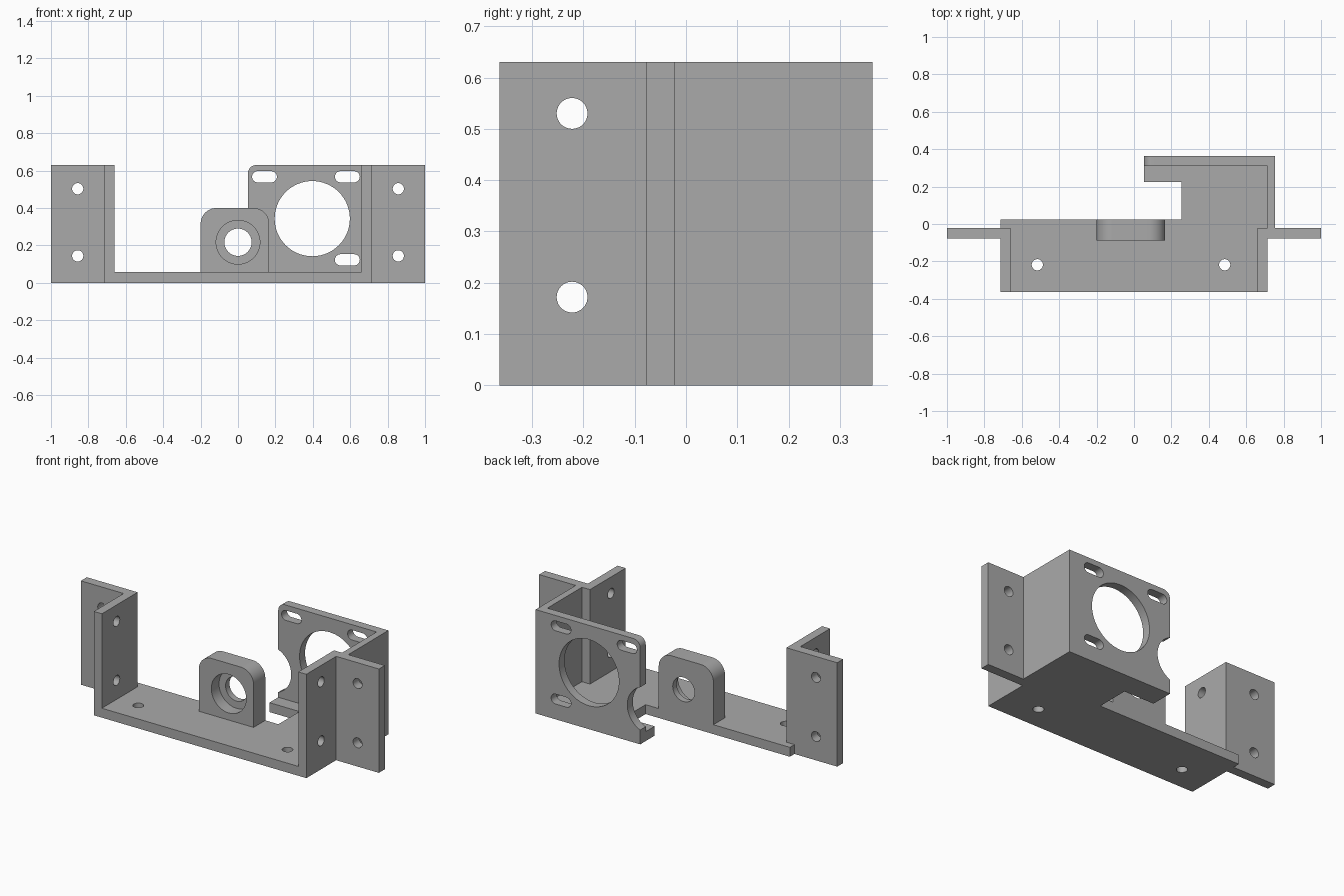
import bpy, bmesh, math
from mathutils import Vector

cube = bpy.data.objects.get("Cube")
if cube:
    bpy.data.objects.remove(cube, do_unlink=True)

grey = bpy.data.materials.new("plain grey")
grey.use_nodes = True
COLOUR = (0.40, 0.40, 0.40, 1)
grey.diffuse_color = COLOUR
grey.node_tree.nodes["Principled BSDF"].inputs["Base Color"].default_value = COLOUR

# Overall sizes
H, T = 0.63, 0.057
FRONT, BACK = -0.363, 0.363
OUT, INN = 0.713, 0.659
FLANGE_F, FLANGE_B = -0.078, -0.021

# Each axis maps a flat profile (u, v) and a depth w into space
AXES = {"X": lambda u, v, w: (w, u, v),
        "Y": lambda u, v, w: (u, w, v),
        "Z": lambda u, v, w: (u, v, w)}


def prism(name, outline, axis, lo, hi):
    """Extrude a closed outline along an axis."""
    bm = bmesh.new()
    place = AXES[axis]
    face = bm.faces.new([bm.verts.new(place(u, v, lo)) for u, v in outline])
    new = bmesh.ops.extrude_face_region(bm, geom=[face])["geom"]
    shift = Vector(place(0, 0, hi - lo))
    bmesh.ops.translate(bm, vec=shift, verts=[g for g in new if isinstance(g, bmesh.types.BMVert)])
    bmesh.ops.recalc_face_normals(bm, faces=bm.faces)
    mesh = bpy.data.meshes.new(name)
    bm.to_mesh(mesh)
    bm.free()
    mesh.materials.append(grey)
    obj = bpy.data.objects.new(name, mesh)
    bpy.context.collection.objects.link(obj)
    return obj


def arc(cx, cz, r, start, end, steps):
    angles = [math.radians(start + (end - start) * i / steps) for i in range(steps + 1)]
    return [(cx + r * math.cos(a), cz + r * math.sin(a)) for a in angles]


def disc(cx, cz, r):
    return arc(cx, cz, r, 0, 360, 64)[:-1]


def slot(x0, x1, z, r):
    return arc(x1 - r, z, r, -90, 90, 16) + arc(x0 + r, z, r, 90, 270, 16)


def combine(target, others, operation):
    """Apply booleans in turn, then drop the helper solids."""
    for other in others:
        other.hide_render = True
        mod = target.modifiers.new("boolean", "BOOLEAN")
        mod.operation, mod.solver, mod.object = operation, "EXACT", other
    bpy.context.view_layer.update()
    graph = bpy.context.evaluated_depsgraph_get()
    mesh = bpy.data.meshes.new_from_object(target.evaluated_get(graph))
    target.modifiers.clear()
    target.data = mesh
    for other in others:
        bpy.data.objects.remove(other, do_unlink=True)


# Base plate with its rear arm
bracket = prism("mounting_bracket", [
    (-OUT, FRONT), (OUT, FRONT), (OUT, FLANGE_B), (0.755, FLANGE_B), (0.755, BACK),
    (0.053, BACK), (0.053, 0.225), (0.255, 0.225), (0.255, 0.023), (-OUT, 0.023)], "Z", 0, T)

# Left side wall and flange
left_wall = prism("side_wall_a", [
    (-OUT, FRONT), (-INN, FRONT), (-INN, FLANGE_B), (-1, FLANGE_B),
    (-1, FLANGE_F), (-OUT, FLANGE_F)], "Z", 0, H)

# Other side wall, flange and rear return wall
right_wall = prism("side_wall_b", [
    (INN, FRONT), (OUT, FRONT), (OUT, FLANGE_F), (1, FLANGE_F), (1, FLANGE_B),
    (0.755, FLANGE_B), (0.755, BACK), (OUT, BACK), (OUT, FLANGE_B), (INN, FLANGE_B)], "Z", 0, H)

# Motor plate with one rounded corner
motor_plate = prism("motor_plate",
    [(0.053, 0), (0.755, 0), (0.755, H)] + arc(0.098, H - 0.045, 0.045, 90, 180, 12),
    "Y", 0.31, BACK)

# Bearing block with rounded top
bearing_block = prism("bearing_block",
    [(-0.2, 0), (0.167, 0)] + arc(0.082, 0.315, 0.085, 0, 90, 16)
    + arc(-0.115, 0.315, 0.085, 90, 180, 16), "Y", -0.089, 0.023)

combine(bracket, [left_wall, right_wall, motor_plate, bearing_block], "UNION")

# Bearing bore and counterbore, motor opening, side bite
cuts = [prism("bore", disc(0, 0.217, 0.073), "Y", -0.2, 0.1),
        prism("counterbore", disc(0, 0.217, 0.117), "Y", -0.2, -0.015),
        prism("motor_opening", disc(0.397, 0.343, 0.201), "Y", 0.25, 0.45),
        prism("side_bite", disc(0, 0.217, 0.14), "Y", 0.25, 0.45)]
# Motor slots
for x, z in ((0.075, 0.567), (0.518, 0.567), (0.518, 0.123)):
    cuts.append(prism("motor_slot", slot(x, x + 0.133, z, 0.03), "Y", 0.25, 0.45))
# Screw holes in flanges, walls and base
for z in (0.144, 0.503):
    for x in (-0.857, 0.857):
        cuts.append(prism("flange_hole", disc(x, z, 0.03), "Y", -0.15, 0.05))
for z in (0.172, 0.53):
    for x in (-0.69, 0.69):
        cuts.append(prism("wall_hole", disc(-0.222, z, 0.03), "X", x - 0.1, x + 0.1))
for x in (-0.517, 0.485):
    cuts.append(prism("base_hole", disc(x, -0.218, 0.03), "Z", -0.1, 0.15))
combine(bracket, cuts, "DIFFERENCE")

# Smooth the curved walls, keep edges crisp
bpy.ops.object.select_all(action="DESELECT")
bracket.select_set(True)
bpy.context.view_layer.objects.active = bracket
bpy.ops.object.shade_smooth_by_angle(angle=math.radians(25))
